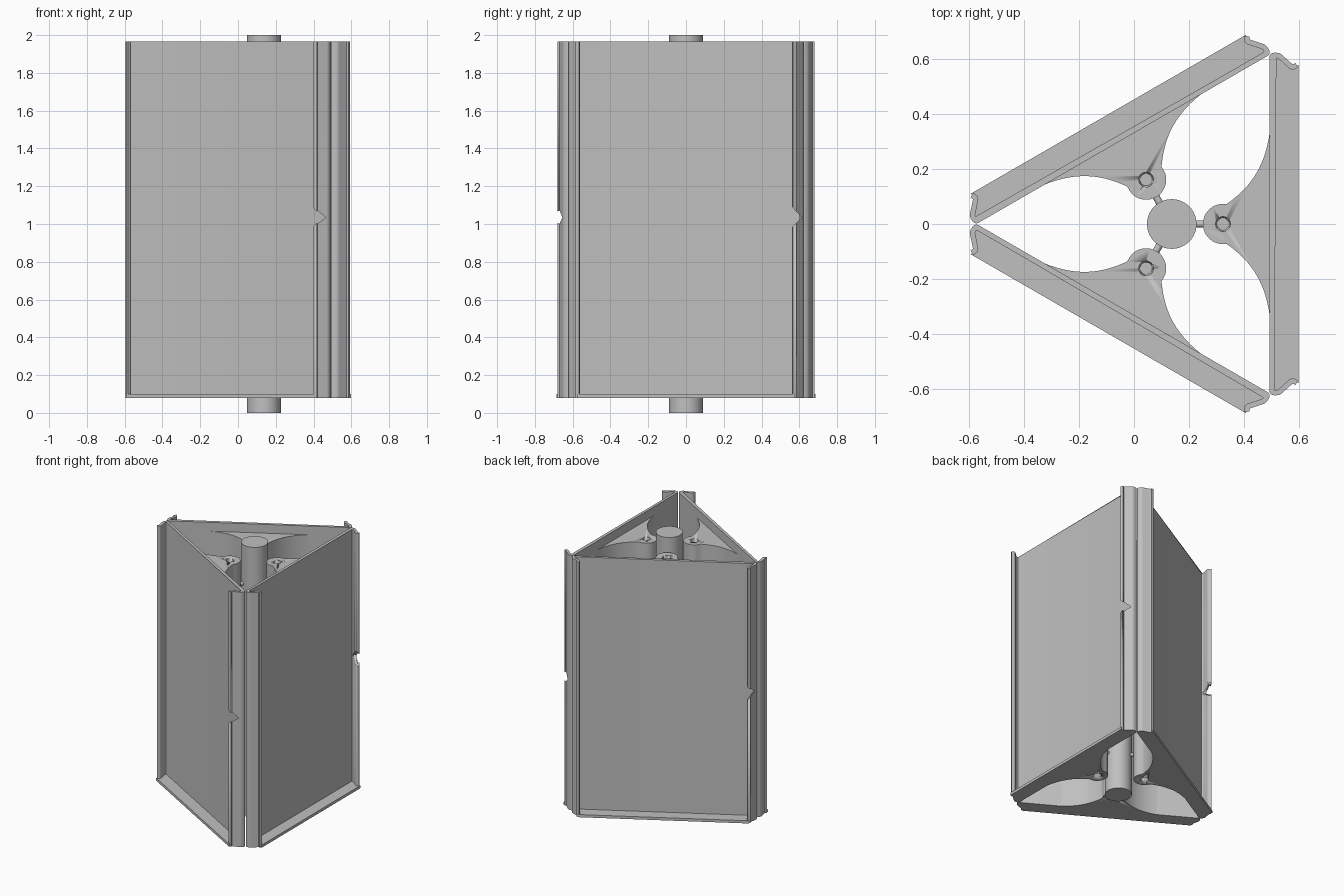
import bpy, bmesh, math
from mathutils import Vector

if "Cube" in bpy.data.objects:
    bpy.data.objects.remove(bpy.data.objects["Cube"])

AXIS_X = 0.137          # the shaft stands here; three identical units surround it
Z0, Z1 = 0.08, 1.965    # panel bottom and top

grey = bpy.data.materials.new("light grey")
grey.diffuse_color = (0.53, 0.53, 0.53, 1)
grey.use_nodes = True
grey.node_tree.nodes["Principled BSDF"].inputs["Base Color"].default_value = grey.diffuse_color


def make_object(name, bm, angle=40):
    bmesh.ops.recalc_face_normals(bm, faces=bm.faces)
    mesh = bpy.data.meshes.new(name)
    bm.to_mesh(mesh)
    bm.free()
    mesh.materials.append(grey)
    ob = bpy.data.objects.new(name, mesh)
    bpy.context.collection.objects.link(ob)
    bpy.ops.object.select_all(action='DESELECT')
    ob.select_set(True)
    bpy.context.view_layer.objects.active = ob
    bpy.ops.object.shade_smooth_by_angle(angle=math.radians(angle))
    return ob


def prism(name, outline, z0, z1):
    """Extrude a closed xy outline from z0 to z1."""
    bm = bmesh.new()
    base = bm.faces.new([bm.verts.new((x, y, z0)) for x, y in outline])
    new = bmesh.ops.extrude_face_region(bm, geom=[base])["geom"]
    bmesh.ops.translate(bm, vec=(0, 0, z1 - z0),
                        verts=[v for v in new if isinstance(v, bmesh.types.BMVert)])
    return make_object(name, bm)


def cylinder(name, r1, r2, depth, centre, along_x=False, sides=48):
    bm = bmesh.new()
    bmesh.ops.create_cone(bm, cap_ends=True, segments=sides, radius1=r1, radius2=r2, depth=depth)
    for v in bm.verts:
        p = Vector((v.co.z, v.co.y, -v.co.x)) if along_x else v.co.copy()
        v.co = p + Vector(centre)
    return make_object(name, bm)


def cut(ob, cutter):
    mod = ob.modifiers.new("cut", 'BOOLEAN')
    mod.operation, mod.object, mod.solver = 'DIFFERENCE', cutter, 'EXACT'
    bpy.context.view_layer.objects.active = ob
    bpy.ops.object.modifier_apply(modifier=mod.name)
    bpy.data.objects.remove(cutter)


def rounded(path, radius):
    """Replace each inner corner of a path by a small curve."""
    pts = [Vector(p) for p in path]
    out = [pts[0]]
    for a, b, c in zip(pts, pts[1:], pts[2:]):
        p, q = b + (a - b).normalized() * radius, b + (c - b).normalized() * radius
        for i in range(6):
            t = i / 5
            out.append(p * (1 - t) ** 2 + b * 2 * t * (1 - t) + q * t * t)
    return out + [pts[-1]]


def thicken(path, half):
    """Closed outline at a distance of half on both sides of an open path."""
    left, right = [], []
    for i, p in enumerate(path):
        d0 = (p - path[max(i - 1, 0)]).normalized()
        d1 = (path[min(i + 1, len(path) - 1)] - p).normalized()
        d = (d0 + d1).normalized()
        n = Vector((-d.y, d.x)) * half / max(d.dot(d1 if d1.length else d0), 0.5)
        left.append(p + n)
        right.append(p - n)
    return left + right[::-1]


# Panel with a hooked lip along both upright edges
ax = AXIS_X
half = [(0.501 - ax, 0.612), (0.525 - ax, 0.612), (0.574 - ax, 0.568), (0.59 - ax, 0.576)]
path = [(x, -y) for x, y in reversed(half)] + half
panel = prism("panel", thicken(rounded(path, 0.008), 0.0095), Z0, Z1)

# V notch in one lip
bm = bmesh.new()
tri = bm.faces.new([bm.verts.new((0.52 - ax, y, z)) for y, z in
                    [(0.612, 1.035), (0.54, 1.115), (0.54, 0.96)]])
new = bmesh.ops.extrude_face_region(bm, geom=[tri])["geom"]
bmesh.ops.translate(bm, vec=(0.12, 0, 0),
                    verts=[v for v in new if isinstance(v, bmesh.types.BMVert)])
cut(panel, make_object("notch_cutter", bm))

# Bottom ledge between the lips
side = [(0.495 - ax, 0.605), (0.528 - ax, 0.608), (0.578 - ax, 0.569), (0.597 - ax, 0.577)]
ledge = prism("bottom_ledge", side[::-1] + [(x, -y) for x, y in side], Z0, 0.1)

# Flared bracket: curved flanks running into a round lobe
P = [Vector(p) for p in [(0.497, 0.38), (0.487, 0.20), (0.41, 0.125), (0.336, 0.072)]]
flank = []
for i in range(15):
    t = i / 14
    p = (P[0] * (1 - t) ** 3 + P[1] * 3 * t * (1 - t) ** 2
         + P[2] * 3 * t * t * (1 - t) + P[3] * t ** 3)
    flank.append((p.x - ax, p.y))
lobe_x, lobe_r = 0.323 - ax, 0.073
arc = [(lobe_x + lobe_r * math.cos(a), lobe_r * math.sin(a))
       for a in (math.radians(100 + 10 * i) for i in range(17))]
bracket = prism("bracket", flank + arc + [(x, -y) for x, y in reversed(flank)], Z0, 1.9)

# Blind screw holes in the lobe, top and bottom
for z, r1, r2 in ((1.86, 0.022, 0.028), (0.12, 0.028, 0.022)):
    cut(bracket, cylinder("hole_cutter", r1, r2, 0.14, (lobe_x, 0, z), sides=32))
bpy.context.view_layer.objects.active = bracket

# Pins joining the lobe to the shaft
pins = [cylinder(n, 0.013, 0.013, 0.08, (0.1, 0, z), True, 20)
        for n, z in (("upper_pin", 1.71), ("lower_pin", 0.29))]

# Three copies around the shaft
for part in [panel, ledge, bracket] + pins:
    for k in range(3):
        ob = part if k == 0 else bpy.data.objects.new(f"{part.name}_{k + 1}", part.data)
        if k:
            bpy.context.collection.objects.link(ob)
        ob.location = (AXIS_X, 0, 0)
        ob.rotation_euler = (0, 0, k * math.tau / 3)

# Central shaft
cylinder("shaft", 0.09, 0.09, 2.0, (AXIS_X, 0, 1.0), sides=64)
